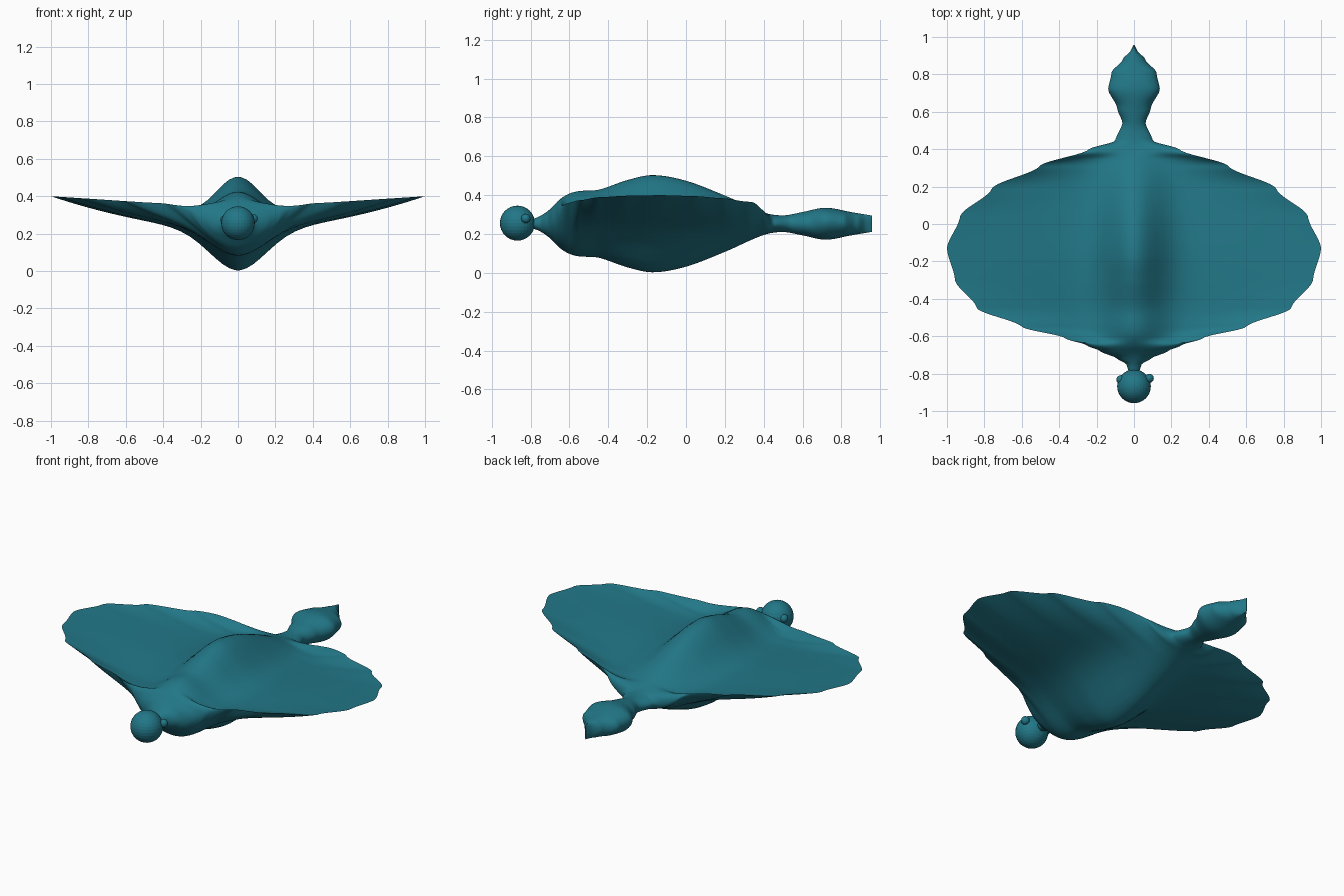
import bpy, bmesh, math

cube = bpy.data.objects.get("Cube")
if cube:
    bpy.data.objects.remove(cube, do_unlink=True)

teal = bpy.data.materials.new("teal")
teal.use_nodes = True
colour = (0.016, 0.185, 0.245, 1)
teal.diffuse_color = colour
teal.node_tree.nodes["Principled BSDF"].inputs["Base Color"].default_value = colour

AXIS = 0.253   # height of the body axis

# half span along the length (y, x); eased between keys to scallop the edge
SPAN = [(-.8, .025), (-.75, .04), (-.72, .09), (-.68, .18), (-.65, .25), (-.61, .37),
        (-.55, .6), (-.45, .84), (-.3, .957), (-.13, 1), (.04, .93), (.19, .76),
        (.31, .505), (.4, .24), (.445, .1), (.54, .062), (.62, .09), (.72, .138),
        (.81, .12), (.88, .06), (.93, .016), (.957, .003)]
# half height of the body along the length (y, z)
HEIGHT = [(-.8, .02), (-.75, .04), (-.7, .075), (-.65, .125), (-.6, .155), (-.55, .168),
          (-.45, .175), (-.3, .225), (-.17, .25), (0, .221), (.2, .145),
          (.4, .058), (.5, .043), (.6, .06), (.72, .082), (.85, .06), (.957, .042)]
# height of the wing edge by half span
TIP = [(.1, AXIS), (.2, .285), (.27, .33), (.37, .358), (.5, .367), (1, .4)]


def locate(keys, t):
    """Index of the key before t and the fraction on towards the next key."""
    i = 0
    while i < len(keys) - 2 and t > keys[i + 1][0]:
        i += 1
    (a, _), (b, _) = keys[i], keys[i + 1]
    return i, min(1, max(0, (t - a) / (b - a)))


def eased(keys, t):
    i, f = locate(keys, t)
    f += .7 * (f * f * (3 - 2 * f) - f)
    return keys[i][1] + (keys[i + 1][1] - keys[i][1]) * f


def smooth(keys, t):
    """Hermite curve through the keys."""
    i, f = locate(keys, t)

    def slope(k):
        a, b = keys[max(k - 1, 0)], keys[min(k + 1, len(keys) - 1)]
        return (b[1] - a[1]) / (b[0] - a[0])
    step, p, q = keys[i + 1][0] - keys[i][0], keys[i][1], keys[i + 1][1]
    e = f * f * (3 - 2 * f)
    bend = f * (1 - f) * ((1 - f) * slope(i) - f * slope(i + 1))
    return p + (q - p) * e + step * bend


def section_point(y, s, side):
    """Point at signed span fraction s on the upper (1) or lower (-1) skin."""
    w, h, a = eased(SPAN, y), smooth(HEIGHT, y), abs(s)
    x = a * w
    # narrow sections dip more between the body and the wing edge
    dip = 2 - .7 * min(1, max(0, (w - .4) / .6))
    mid = AXIS + (smooth(TIP, w) - AXIS) * a ** dip
    skin, bell = (.12, .165) if side > 0 else (.2, .21)
    winged = (1 - skin) * math.exp(-(x / bell) ** 2) * (1 - a ** 6) + skin * (1 - a ** 3)
    oval = math.sqrt(max(0, 1 - a * a))
    k = min(1, max(0, (w - .14) / .25))
    k = k * k * (3 - 2 * k)
    return (s * w, y, mid + side * h * (oval + (winged - oval) * k))


def finish(bm, name, rounded):
    mesh = bpy.data.meshes.new(name)
    bmesh.ops.recalc_face_normals(bm, faces=bm.faces)
    bm.to_mesh(mesh)
    bm.free()
    mesh.materials.append(teal)
    obj = bpy.data.objects.new(name, mesh)
    bpy.context.collection.objects.link(obj)
    if rounded:
        bpy.ops.object.select_all(action='DESELECT')
        obj.select_set(True)
        bpy.context.view_layer.objects.active = obj
        bpy.ops.object.shade_smooth_by_angle(angle=math.radians(50))
    return obj


# body, wings and tail lofted as one skin
bm = bmesh.new()
N = 28
fractions = [math.copysign(math.sin(abs(i) / N * math.pi / 2) ** 1.4, i) for i in range(-N, N + 1)]
loop = [(s, 1) for s in fractions] + [(s, -1) for s in reversed(fractions[1:-1])]
first, last = SPAN[0][0], SPAN[-1][0]
STEPS = 180
rings = []
for j in range(STEPS + 1):
    y = first + (last - first) * j / STEPS
    rings.append([bm.verts.new(section_point(y, s, side)) for s, side in loop])
for r0, r1 in zip(rings, rings[1:]):
    for i in range(len(loop)):
        n = (i + 1) % len(loop)
        bm.faces.new((r0[i], r0[n], r1[n], r1[i]))
bm.faces.new(rings[0])
bm.faces.new(rings[-1])
finish(bm, "body_and_wings", True)


def ball(name, centre, radius, segments, rounded):
    bm = bmesh.new()
    bmesh.ops.create_uvsphere(bm, u_segments=segments, v_segments=segments // 2, radius=radius)
    finish(bm, name, rounded).location = centre


# head and eyes
ball("head", (0, -.868, .256), .09, 32, False)
ball("left_eye", (.082, -.825, .28), .024, 16, True)
ball("right_eye", (-.07, -.832, .275), .024, 16, True)
